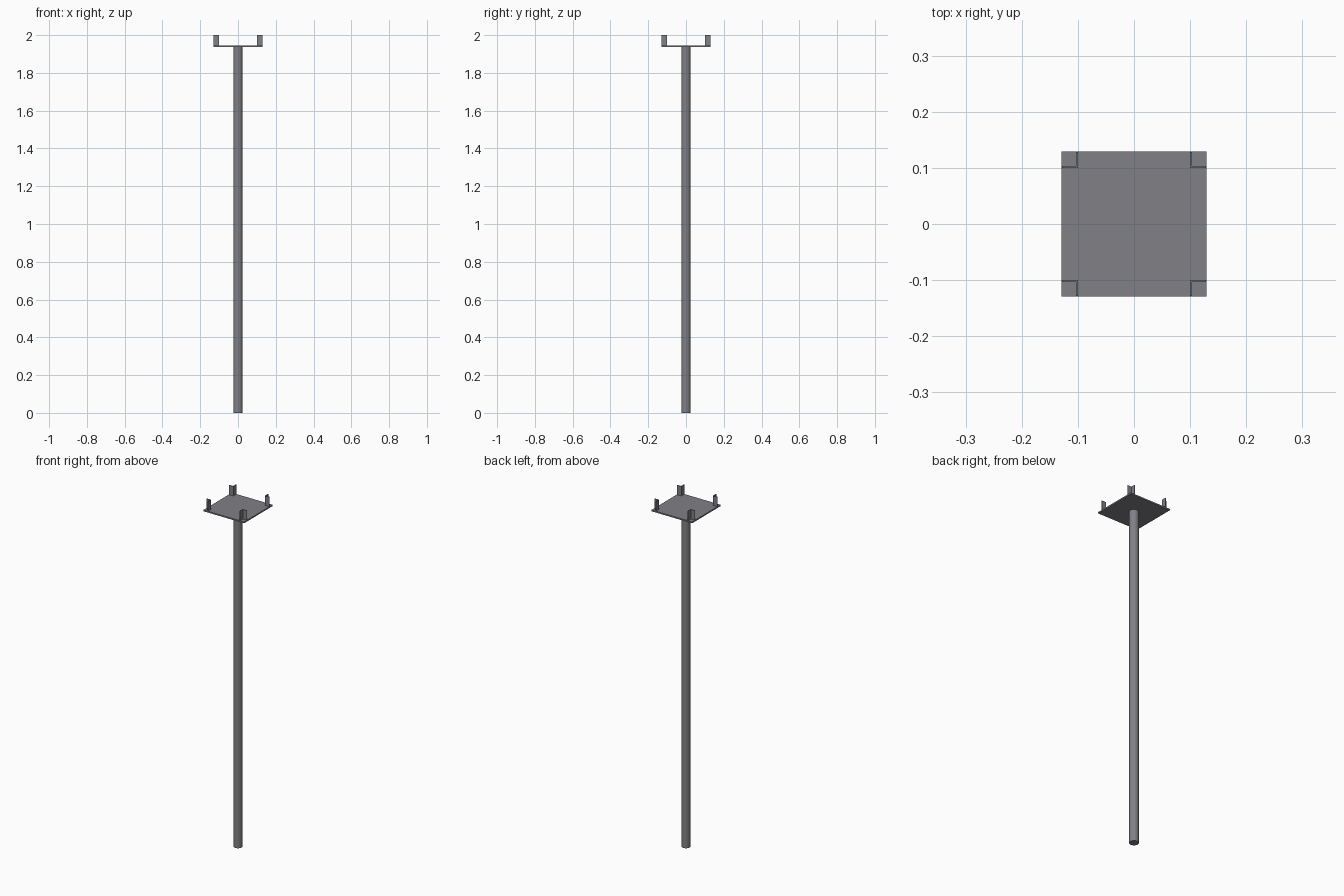
import bpy, bmesh, math

if "Cube" in bpy.data.objects:
    bpy.data.objects.remove(bpy.data.objects["Cube"])

steel = bpy.data.materials.new("grey steel")
steel.diffuse_color = (0.22, 0.215, 0.235, 1)
steel.use_nodes = True
steel.node_tree.nodes["Principled BSDF"].inputs["Base Color"].default_value = steel.diffuse_color

Z_PLATE, Z_TOP = 1.937, 1.945   # underside and top of the head plate
HALF = 0.129                    # half width of the plate


def prism(name, outline, z0, z1):
    """Extrude a closed xy outline from z0 to z1."""
    bm = bmesh.new()
    face = bm.faces.new([bm.verts.new((x, y, z0)) for x, y in outline])
    ext = bmesh.ops.extrude_face_region(bm, geom=[face])
    for v in ext["geom"]:
        if isinstance(v, bmesh.types.BMVert):
            v.co.z = z1
    bmesh.ops.recalc_face_normals(bm, faces=bm.faces)
    mesh = bpy.data.meshes.new(name)
    bm.to_mesh(mesh)
    bm.free()
    mesh.materials.append(steel)
    obj = bpy.data.objects.new(name, mesh)
    bpy.context.collection.objects.link(obj)
    return obj


# Round post
SIDES = 16
circle = [(0.025 * math.cos(2 * math.pi * i / SIDES),
           0.025 * math.sin(2 * math.pi * i / SIDES)) for i in range(SIDES)]
post = prism("post", circle, 0, Z_PLATE)
bpy.context.view_layer.objects.active = post
post.select_set(True)
bpy.ops.object.shade_smooth_by_angle(angle=math.radians(40))

# Square head plate
prism("head_plate", [(-HALF, -HALF), (HALF, -HALF), (HALF, HALF), (-HALF, HALF)],
      Z_PLATE, Z_TOP)

# Four angle-iron uprights, inner corner towards the centre
A, T, E = 0.100, 0.0037, 0.1285
angle_profile = [(A, A), (E, A), (E, A + T), (A + T, A + T), (A + T, E), (A, E)]
for sx, side in ((-1, "left"), (1, "right")):
    for sy, end in ((-1, "front"), (1, "back")):
        prism(f"{end}_{side}_angle", [(sx * x, sy * y) for x, y in angle_profile],
              Z_TOP, 2.0)
